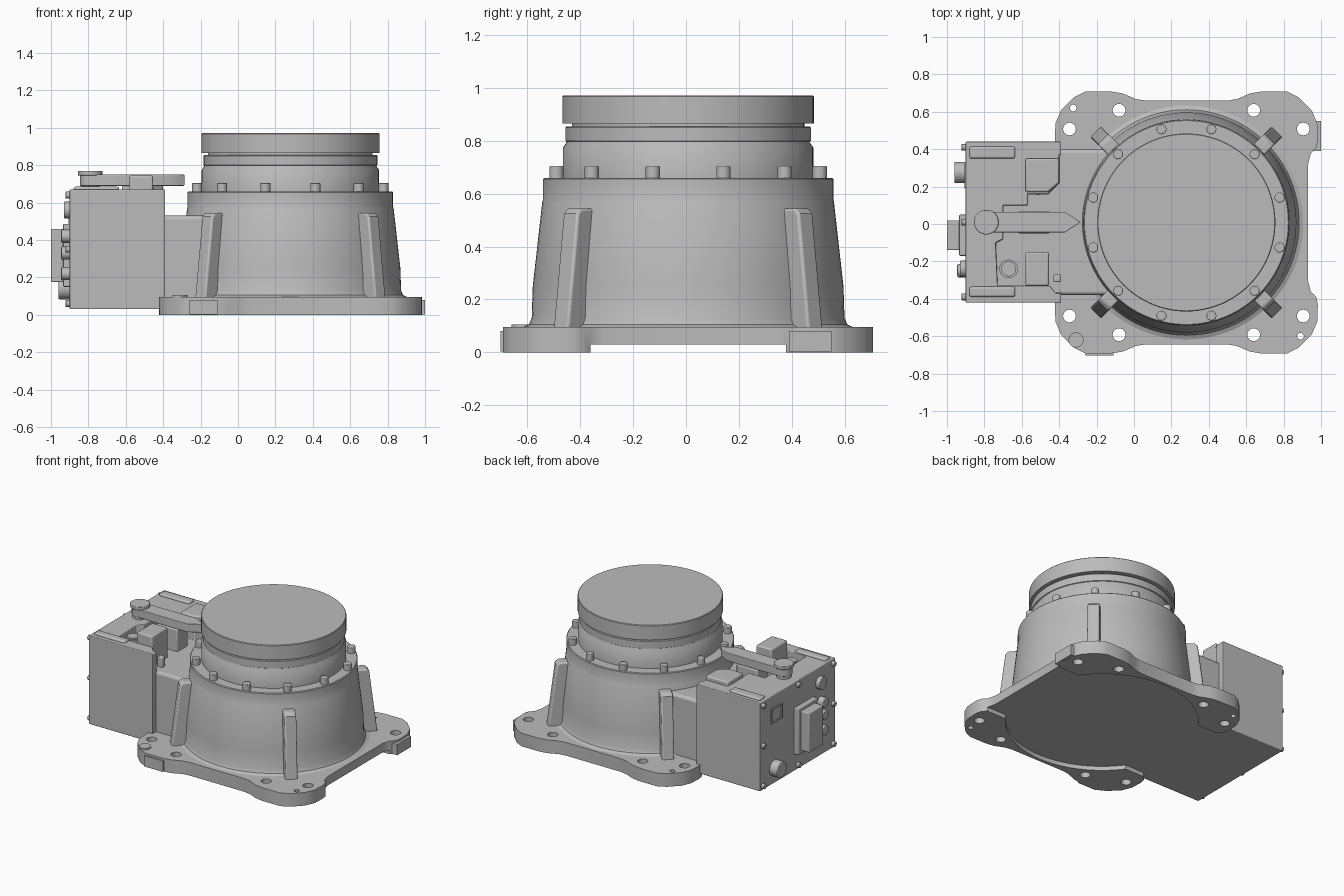
import bpy, bmesh, math
from mathutils import Vector, Matrix

if "Cube" in bpy.data.objects:
    bpy.data.objects.remove(bpy.data.objects["Cube"])

CX, CY = 0.28, 0.008          # turning axis
grey = bpy.data.materials.new("cast grey")
grey.use_nodes = True
grey.diffuse_color = (0.5, 0.5, 0.5, 1)
grey.node_tree.nodes["Principled BSDF"].inputs["Base Color"].default_value = (0.5, 0.5, 0.5, 1)


def finish(name, bm, bevel=0, segments=3):
    bmesh.ops.recalc_face_normals(bm, faces=bm.faces)
    mesh = bpy.data.meshes.new(name)
    bm.to_mesh(mesh)
    bm.free()
    mesh.materials.append(grey)
    ob = bpy.data.objects.new(name, mesh)
    bpy.context.collection.objects.link(ob)
    if bevel:
        mod = ob.modifiers.new("bevel", 'BEVEL')
        mod.width, mod.segments, mod.limit_method = bevel, segments, 'ANGLE'
        mod.angle_limit = math.radians(40)
    return ob


def prism(name, points, z0, z1, bevel=0):
    bm = bmesh.new()
    face = bm.faces.new([bm.verts.new((x, y, z0)) for x, y in points])
    ext = bmesh.ops.extrude_face_region(bm, geom=[face])
    verts = [v for v in ext["geom"] if isinstance(v, bmesh.types.BMVert)]
    bmesh.ops.translate(bm, verts=verts, vec=(0, 0, z1 - z0))
    return finish(name, bm, bevel)


def box(name, x0, x1, y0, y1, z0, z1, bevel=0):
    return prism(name, [(x0, y0), (x1, y0), (x1, y1), (x0, y1)], z0, z1, bevel)


def lathe(name, profile, x, y, steps=96):
    bm = bmesh.new()
    verts = [bm.verts.new((r, 0, z)) for r, z in profile]
    edges = [bm.edges.new(p) for p in zip(verts, verts[1:])]
    bmesh.ops.spin(bm, geom=verts + edges, cent=(0, 0, 0), axis=(0, 0, 1),
                   angle=math.tau, steps=steps)
    bmesh.ops.remove_doubles(bm, verts=bm.verts, dist=0.0001)
    bmesh.ops.translate(bm, verts=bm.verts, vec=(x, y, 0))
    return finish(name, bm)


def cylinder(name, r, start, end, sides=24, bevel=0):
    a, b = Vector(start), Vector(end)
    bm = bmesh.new()
    turn = (b - a).to_track_quat('Z', 'Y').to_matrix().to_4x4()
    bmesh.ops.create_cone(bm, cap_ends=True, segments=sides, radius1=r, radius2=r,
                          depth=(b - a).length,
                          matrix=Matrix.Translation((a + b) / 2) @ turn)
    return finish(name, bm, bevel, 2)


def cut(target, cutters):
    for c in cutters:
        mod = target.modifiers.new("cut", 'BOOLEAN')
        mod.operation, mod.object, mod.solver = 'DIFFERENCE', c, 'EXACT'
        bpy.context.view_layer.objects.active = target
        bpy.ops.object.modifier_apply(modifier=mod.name)
        bpy.data.objects.remove(c)


# Foot plate: one quarter outline mirrored round the axis
quarter = [(.65, .31), (.665, .37), (.695, .40), (.703, .44), (.70, .53), (.67, .60),
           (.60, .67), (.54, .70), (.40, .70), (.34, .69), (.27, .66), (.22, .652)]
outline = quarter + [(-x, y) for x, y in reversed(quarter)]
outline += [(-x, -y) for x, y in outline]
plate = prism("foot_plate", [(CX + x, CY + y) for x, y in outline], 0, .095)
cutters = [cylinder("hole", .63, (CX, CY, -.1), (CX, CY, .03), 96),
           box("hole", -1, 1.5, CY - .37, CY + .37, -.1, .03)]
for sx in (-1, 1):
    for sy in (-1, 1):
        for hx, hy in ((.36, .60), (.625, .50)):
            p = (CX + sx * hx, CY + sy * hy)
            cutters.append(cylinder("hole", .034, (*p, -.1), (*p, .3)))
for x, y in ((-.325, .62), (.89, -.6)):
    cutters.append(cylinder("hole", .018, (x, y, -.1), (x, y, .3)))
cut(plate, cutters)
box("front_tab", -.26, -.11, -.702, -.66, .002, .08)
box("side_tab", .95, 1, .39, .55, .002, .08)
cylinder("locating_pad", .04, (-.31, -.62, .09), (-.31, -.62, .106))

# Cast housing and the stacked turning rings
lathe("housing", [(0, .03), (.60, .03), (.625, .095), (.603, .105), (.592, .13), (.588, .25),
                  (.552, .57), (.55, .575), (.55, .655), (.545, .66), (0, .66)], CX, CY)
lathe("turning_rings", [(0, .65), (.474, .65), (.474, .775), (.46, .795), (.46, .797),
                        (.465, .80), (.465, .85), (.46, .855), (.44, .855), (.44, .865),
                        (.476, .865), (.476, .968), (.472, .972), (0, .972)], CX, CY)

# Diagonal ribs and ring bolts
for i in range(4):
    bm = bmesh.new()
    side = [(.4, .06), (.69, .06), (.68, .12), (.63, .525), (.61, .545), (.4, .545)]
    face = bm.faces.new([bm.verts.new((r, -.04, z)) for r, z in side])
    ext = bmesh.ops.extrude_face_region(bm, geom=[face])
    bmesh.ops.translate(bm, vec=(0, .08, 0),
                        verts=[v for v in ext["geom"] if isinstance(v, bmesh.types.BMVert)])
    place = Matrix.Translation((CX, CY, 0)) @ Matrix.Rotation(math.radians(45 + 90 * i), 4, 'Z')
    bmesh.ops.transform(bm, matrix=place, verts=bm.verts)
    finish("rib_%d" % (i + 1), bm, .01)
for i in range(12):
    a = math.radians(15 + 30 * i)
    x, y = CX + .516 * math.cos(a), CY + .516 * math.sin(a)
    cylinder("ring_bolt_%d" % (i + 1), .027, (x, y, .64), (x, y, .705), 20, .004)

# Rear box with a stepped pocket in its top, joined by a neck
rear = box("rear_box", -.9, -.39, -.42, .44, .03, .67)
pocket = [(-.3, .37), (-.4, .37), (-.4, .22), (-.46, .16), (-.57, .16), (-.57, .10), (-.70, .10),
          (-.70, -.08), (-.74, -.10), (-.73, -.33), (-.45, -.33), (-.42, -.37), (-.3, -.37)]
cut(rear, [prism("hole", pocket, .53, .9)])
mod = rear.modifiers.new("bevel", 'BEVEL')
mod.width, mod.segments, mod.limit_method = .015, 3, 'ANGLE'
box("neck", -.5, CX, -.38, .40, .03, .53, .02)

# Fittings on the box top
for y0, y1 in ((.35, .415), (-.39, -.335)):
    box("top_pad", -.88, -.635, y0, y1, .66, .685, .012)
prism("tall_block", [(-.58, .17), (-.46, .17), (-.40, .22), (-.40, .35), (-.58, .35)], .5, .70, .01)
box("short_block", -.58, -.455, -.33, -.15, .5, .745, .01)
box("small_lug", -.43, -.39, -.31, -.27, .5, .60, .006)
cylinder("round_plug", .05, (-.67, -.24, .5), (-.67, -.24, .65))
cylinder("inner_plug", .04, (-.67, -.24, .6), (-.67, -.24, .66))

# Pointed arm over the pocket
arc = [(-.79 + .055 * math.cos(t), .01 + .055 * math.sin(t))
       for t in [math.pi * (.5 + k / 12) for k in range(13)]]
prism("pointer_arm", arc + [(-.37, -.045), (-.285, .01), (-.37, .065)], .69, .75, .004)
cylinder("arm_post", .05, (-.79, .01, .64), (-.79, .01, .7))
cylinder("arm_cap", .066, (-.79, .01, .745), (-.79, .01, .77), 32, .004)
box("arm_support", -.62, -.45, -.05, .07, .5, .69, .01)

# Connectors and screws on the end face
box("power_connector", -1, -.89, -.14, .02, .175, .46, .006)
box("connector_flange", -.935, -.89, -.17, .05, .15, .485, .006)
cylinder("round_connector", .057, (-.89, .275, .14), (-.96, .275, .14), 28, .005)
for z in (.22, .33, .42):
    cylinder("signal_connector", .035, (-.89, -.25, z), (-.945, -.25, z), 20, .004)
cylinder("upper_connector", .045, (-.89, -.24, .56), (-.93, -.24, .56), 20, .004)
for y0, y1, z0, z1 in ((.19, .20, .47, .58), (.31, .32, .47, .58),
                       (.20, .31, .47, .48), (.20, .31, .57, .58)):
    box("label_frame", -.907, -.89, y0, y1, z0, z1)
for y in (-.39, .01, .41):
    for z in (.06, .35, .64):
        if y != .01 or z != .35:
            cylinder("cover_screw", .018, (-.89, y, z), (-.922, y, z), 12, .003)

# Smooth curved faces, keep edges crisp
bpy.ops.object.select_all(action='DESELECT')
for ob in bpy.context.scene.objects:
    if ob.type == 'MESH':
        ob.select_set(True)
        bpy.context.view_layer.objects.active = ob
bpy.ops.object.shade_smooth_by_angle(angle=math.radians(35))
